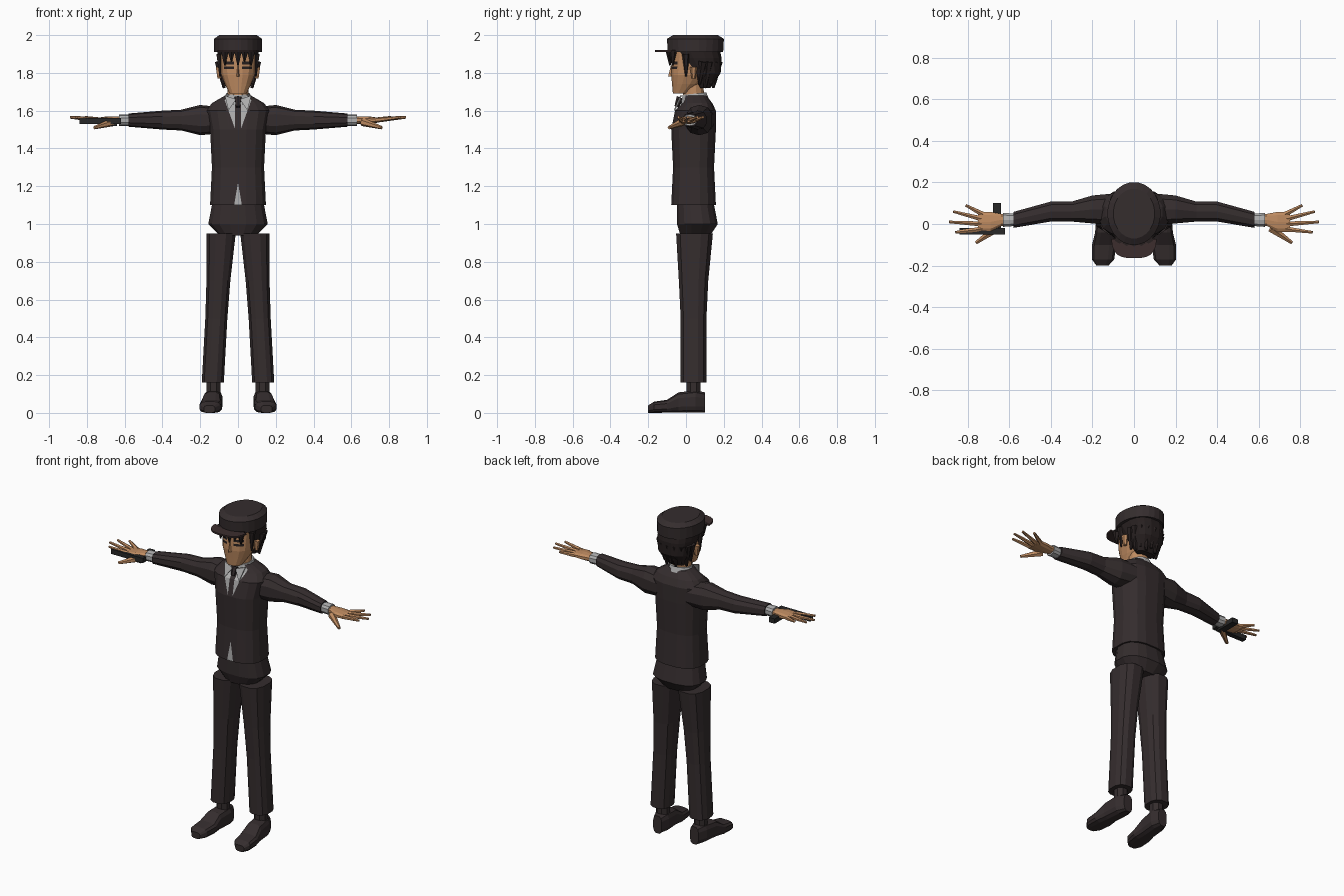
import bpy, bmesh, math
from mathutils import Vector

default_cube = bpy.data.objects.get("Cube")
if default_cube:
    bpy.data.objects.remove(default_cube, do_unlink=True)


def material(name, red, green, blue):
    made = bpy.data.materials.new(name)
    made.use_nodes = True
    made.diffuse_color = (red, green, blue, 1)
    shader = made.node_tree.nodes["Principled BSDF"]
    shader.inputs["Base Color"].default_value = made.diffuse_color
    return made


SUIT = material("dark suit", .035, .026, .027)
SKIN = material("skin", .52, .26, .12)
SHIRT = material("grey shirt", .42, .42, .42)
HAIR = material("dark hair", .02, .014, .014)
VISOR = material("visor brown", .045, .027, .027)
METAL = material("dark metal", .02, .02, .02)


def skin(name, colour, loops):
    """Closed surface through a list of point loops."""
    mesh_edit = bmesh.new()
    rows = [[mesh_edit.verts.new(point) for point in loop] for loop in loops]
    for lower, upper in zip(rows, rows[1:]):
        for index in range(len(lower)):
            before = index - 1
            mesh_edit.faces.new((lower[before], lower[index], upper[index], upper[before]))
    mesh_edit.faces.new(rows[0])
    mesh_edit.faces.new(rows[-1])
    bmesh.ops.recalc_face_normals(mesh_edit, faces=mesh_edit.faces)
    mesh = bpy.data.meshes.new(name)
    mesh_edit.to_mesh(mesh)
    mesh_edit.free()
    mesh.materials.append(colour)
    made = bpy.data.objects.new(name, mesh)
    bpy.context.collection.objects.link(made)
    return made


def oval(count, boxiness):
    """Unit oval as (cosine, sine) pairs, squarer for a lower boxiness power."""
    def squared(value):
        return math.copysign(abs(value) ** boxiness, value)
    angles = [math.tau * (index + .5) / count for index in range(count)]
    return [(squared(math.cos(angle)), squared(math.sin(angle))) for angle in angles]


def upright(name, colour, rings, side=1, x=0, lean=0, count=16, boxiness=.8):
    """Stacked ovals given as (height, centre y, half width, half depth)."""
    top = rings[-1][0]
    return skin(name, colour, [
        [(side * (x + lean * (top - z) + width * c), y + depth * s, z)
         for c, s in oval(count, boxiness)]
        for z, y, width, depth in rings])


def arm_part(name, colour, rings, side):
    """Ovals along the arm given as (x, centre y, half depth, half height)."""
    return skin(name, colour, [
        [(side * x, y + depth * c, ARM_HEIGHT + height * s) for c, s in oval(10, .8)]
        for x, y, depth, height in rings])


def tube(name, colour, start, end, start_radius, end_radius, side=1, count=6):
    start, end = [Vector((side * x, y, z)) for x, y, z in (start, end)]
    turn = (end - start).to_track_quat("Z", "Y")
    return skin(name, colour, [
        [centre + turn @ Vector((radius * c, radius * s, 0)) for c, s in oval(count, 1)]
        for centre, radius in ((start, start_radius), (end, end_radius))])


def box(name, colour, low, high):
    (left, front, bottom), (right, back, top) = low, high
    outline = ((left, front), (right, front), (right, back), (left, back))
    return skin(name, colour, [[(x, y, z) for x, y in outline] for z in (bottom, top)])


def paint(target, cuts, second_colour, rule):
    """Cut the faces along planes, then recolour those that match the rule."""
    mesh_edit = bmesh.new()
    mesh_edit.from_mesh(target.data)
    for point, normal in cuts:
        parts = mesh_edit.verts[:] + mesh_edit.edges[:] + mesh_edit.faces[:]
        bmesh.ops.bisect_plane(mesh_edit, geom=parts, plane_co=point, plane_no=normal)
    for face in mesh_edit.faces:
        x, y, z = face.calc_center_median()
        face.material_index = int(y < 0 and rule(abs(x), z))
    mesh_edit.to_mesh(target.data)
    mesh_edit.free()
    target.data.materials.append(second_colour)


# Jacket with shirt opening, tie and gap at the hem
jacket = upright("jacket", SUIT, [
    (1.1, .04, .15, .12), (1.3, .04, .14, .11), (1.5, .04, .15, .12),
    (1.6, .05, .17, .11), (1.64, .06, .14, .08), (1.68, .05, .07, .06)], boxiness=.75)
OPENING_FOOT, OPENING_SLOPE = 1.46, .36
GAP_TOP, GAP_SLOPE = 1.22, .17
TIE_HALF = .016


def shows_shirt(x, z):
    in_opening = TIE_HALF < x < (z - OPENING_FOOT) * OPENING_SLOPE
    return in_opening or x < (GAP_TOP - z) * GAP_SLOPE


jacket_cuts = []
for side in (1, -1):
    jacket_cuts += [((0, 0, OPENING_FOOT), (side, 0, -OPENING_SLOPE)),
                    ((0, 0, GAP_TOP), (side, 0, GAP_SLOPE)),
                    ((side * TIE_HALF, 0, 0), (1, 0, 0))]
paint(jacket, jacket_cuts, SHIRT, shows_shirt)
tube("shirt_collar", SHIRT, (0, .05, 1.64), (0, .045, 1.69), .08, .065, count=12)
tube("tie_knot", SUIT, (0, -.03, 1.67), (0, -.05, 1.62), .02, .012)

# Trousers
upright("trouser_seat", SUIT, [(.94, .05, .1, .08), (1, .06, .16, .11), (1.1, .05, .14, .1)])

ARM_HEIGHT = 1.55
FINGER_TIPS = {"little": (.81, .09), "ring": (.87, .06), "middle": (.89, .01), "index": (.86, -.04)}
for side, word in ((1, "left_"), (-1, "right_")):
    # Leg and shoe
    upright(word + "trouser_leg", SUIT, [
        (.16, .04, .06, .07), (.5, .04, .06, .07), (.7, .04, .065, .08), (.95, .045, .08, .1)],
        side, x=.09, lean=.055, count=12)
    tube(word + "ankle", SUIT, (.13, .04, .08), (.13, .04, .2), .04, .04, side, count=8)
    shoe_profile = ((.1, .03, .11), (.05, .05, .12), (-.04, .05, .11),
                    (-.1, .06, .07), (-.17, .055, .06), (-.2, .03, .04))
    skin(word + "shoe", SUIT, [
        [(side * (.135 - y / 12 + width * c), y, height * (1 + s) / 2) for c, s in oval(12, .65)]
        for y, width, height in shoe_profile])

    # Sleeve, cuff and hand
    arm_part(word + "sleeve", SUIT, [
        (.1, .07, .08, .07), (.2, .07, .07, .08), (.3, .06, .05, .055),
        (.4, .06, .05, .05), (.58, .02, .04, .035)], side)
    arm_part(word + "cuff", SHIRT, [(.56, .02, .03, .03), (.63, .02, .035, .03)], side)
    arm_part(word + "palm", SKIN, [
        (.6, .02, .03, .02), (.64, .02, .03, .02), (.69, .01, .05, .02), (.75, .01, .05, .012)], side)
    for index, (finger, tip) in enumerate(FINGER_TIPS.items()):
        knuckle = (.73, .048 - index * .024, ARM_HEIGHT)
        tube(word + finger + "_finger", SKIN, knuckle, (*tip, 1.565), .014, .007, side)
    tube(word + "thumb", SKIN, (.66, -.02, 1.54), (.76, -.09, 1.51), .022, .009, side)

    # Collar flap, ear and sideburn
    flap = ((.01, -.04, 1.66), (.07, -.03, 1.68), (.05, -.065, 1.6))
    skin(word + "collar_flap", SHIRT, [
        [(side * x, y + thickness, z) for x, y, z in flap] for thickness in (0, .008)])
    tube(word + "ear", SKIN, (.1, .04, 1.77), (.1, .04, 1.83), .01, .02, side)
    tube(word + "sideburn", HAIR, (.095, 0, 1.9), (.095, 0, 1.78), .022, .004, side)

# Handheld device in the right hand
box("device_barrel", METAL, (-.84, -.05, 1.53), (-.62, -.02, 1.56))
box("device_grip", METAL, (-.68, -.04, 1.52), (-.64, .1, 1.55))

# Neck and head with painted eyes and brows
tube("neck", SKIN, (0, .045, 1.62), (0, .035, 1.76), .06, .055, count=12)
head = upright("head", SKIN, [
    (1.69, -.03, .045, .04), (1.74, 0, .07, .075), (1.79, .02, .09, .1), (1.93, .04, .1, .115)])
EYE, BROW, BAND = 1.82, 1.845, .014
INNER, OUTER = .022, .074


def shows_eye(x, z):
    return INNER < x < OUTER and any(low < z < low + BAND for low in (EYE, BROW))


face_cuts = [((0, 0, z), (0, 0, 1)) for low in (EYE, BROW) for z in (low, low + BAND)]
face_cuts += [((side * x, 0, 0), (1, 0, 0)) for side in (1, -1) for x in (INNER, OUTER)]
paint(head, face_cuts, HAIR, shows_eye)
skin("nose", SKIN, [
    [(-width, -.06, z), (width, -.06, z), (0, tip, z)]
    for width, tip, z in ((.01, -.08, 1.84), (.018, -.095, 1.78))])

# Hair with fringe and nape strands
upright("hair", HAIR, [
    (1.72, .1, .06, .03), (1.8, .1, .1, .085), (1.88, .07, .11, .12), (1.93, .05, .11, .13)])
for step in range(-2, 3):
    x = step * .035
    y = 3 * x * x - .085
    tube("fringe_strand", HAIR, (x, y, 1.92), (x, y, 1.84 + .02 * (step % 2)), .024, .004)
for step in range(9):
    angle = math.pi * step / 8
    across, back = .1 * math.cos(angle), .08 * math.sin(angle)
    tube("nape_strand", HAIR, (across, .09 + back, 1.86),
         (across * .8, .07 + back, 1.74 - .02 * (step % 2)), .024, .008)

# Cap and visor
upright("cap_crown", SUIT, [
    (1.91, .05, .128, .148), (1.98, .05, .128, .152), (2, .05, .1, .12)], count=24, boxiness=1)
visor_outline = [(.11 * c, -.04 + .125 * s) for c, s in oval(24, .65) if s < 0]
skin("cap_visor", VISOR, [[(x, y, z) for x, y in visor_outline] for z in (1.91, 1.92)])
